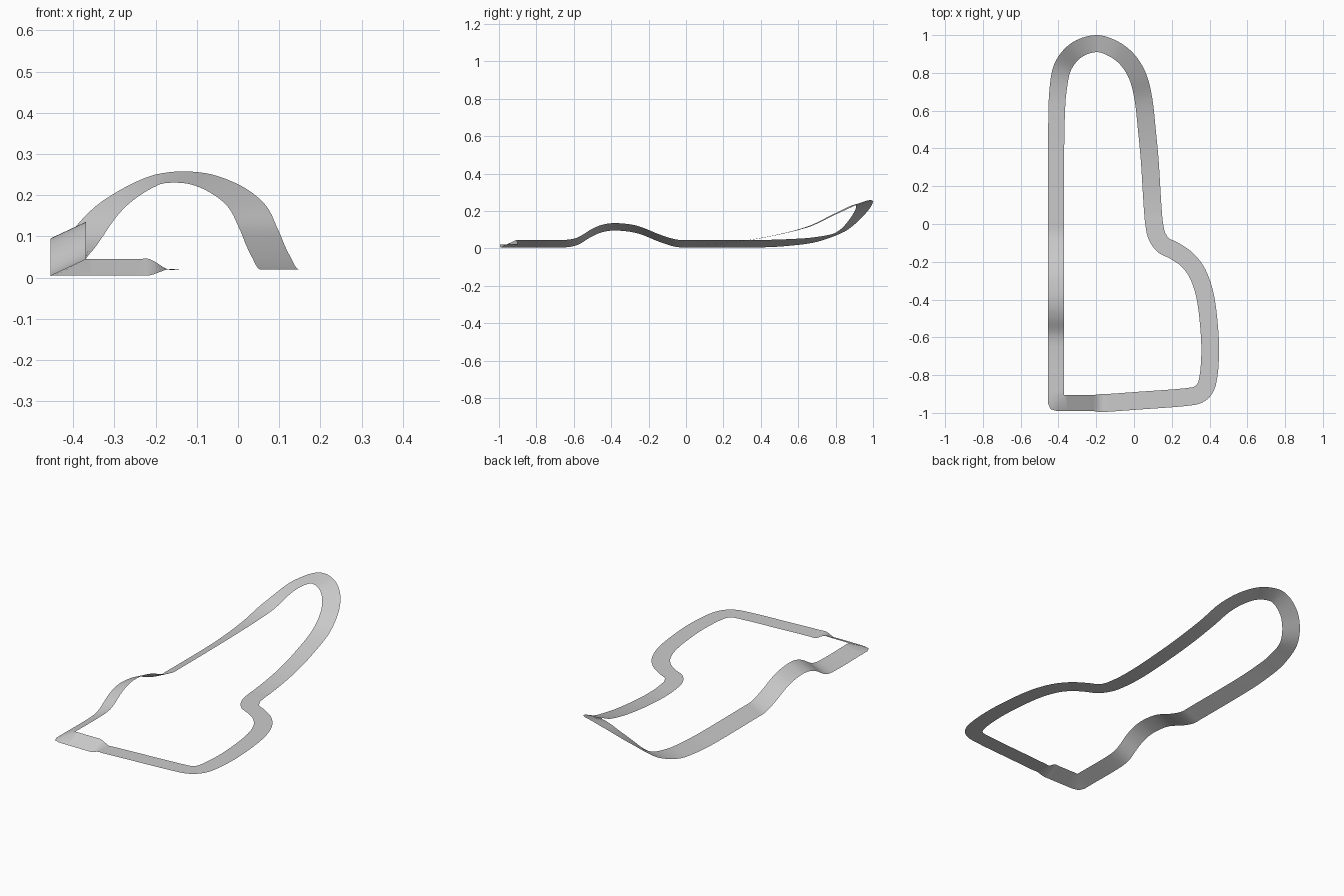
import bpy
import bmesh
from math import radians, sin, cos
from mathutils import Vector

HALF_WIDTH = 0.047
STEPS = 8          # subdivisions between neighbouring control points
BANK = -25         # degrees; negative means the outer edge is lower

cube = bpy.data.objects.get("Cube")
if cube:
    bpy.data.objects.remove(cube)


def make_material(name, rgb):
    mat = bpy.data.materials.new(name)
    mat.use_nodes = True
    colour = (*rgb, 1.0)
    mat.diffuse_color = colour
    mat.node_tree.nodes["Principled BSDF"].inputs["Base Color"].default_value = colour
    return mat


def hermite(points):
    """Smooth curve through unevenly spaced points, as (position, direction)."""
    knots = [0.0]
    for a, b in zip(points, points[1:]):
        knots.append(knots[-1] + (b.xyz - a.xyz).length)
    last = len(points) - 1
    slopes = []
    for i in range(last + 1):
        lo, hi = max(i - 1, 0), min(i + 1, last)
        slopes.append((points[hi] - points[lo]) / (knots[hi] - knots[lo]))
    samples = []
    for i in range(last):
        span = knots[i + 1] - knots[i]
        p, q = points[i], points[i + 1]
        m, n = slopes[i] * span, slopes[i + 1] * span
        for k in range(STEPS):
            t = k / STEPS
            a = 2 * (p - q) + m + n
            b = 3 * (q - p) - 2 * m - n
            samples.append((((a * t + b) * t + m) * t + p,
                            (3 * a * t + 2 * b) * t + m))
    samples.append((points[-1], slopes[-1]))
    return samples


# Left straight with its hump: y and height
hump = [(-.905, .025), (-.65, .025), (-.58, .038), (-.5, .085), (-.44, .108),
        (-.37, .115), (-.26, .1), (-.13, .05), (-.05, .027), (.02, .025), (.4, .025)]
path = [Vector((-.412, y, z, BANK)) for y, z in hump]

# Raised far bend: x, y, height, bank
bend = [(-.41, .56, .032, -22), (-.403, .7, .048, -15), (-.378, .83, .09, 0),
        (-.305, .92, .175, 11), (-.2, .955, .236, 17), (-.11, .928, .242, 16),
        (-.035, .87, .217, 12), (.02, .78, .175, 6), (.05, .66, .118, 0),
        (.068, .5, .075, 0), (.083, .34, .045, 0), (.093, .18, .026, 0)]
path += [Vector(p) for p in bend]

# Level return with the side bulge: x and y
level = [(.1, .07), (.107, 0), (.12, -.06), (.155, -.112), (.21, -.14), (.28, -.188),
         (.335, -.26), (.375, -.375), (.398, -.55), (.403, -.7), (.388, -.84),
         (.36, -.89), (.31, -.912), (0, -.937), (-.14, -.947), (-.17, -.948)]
path += [Vector((x, y, .02, 0)) for x, y in level]

# Banked end of the front straight
path += [Vector((x, -.948, .025, BANK)) for x in (-.215, -.24, -.37)]

# Ribbon surface
bm = bmesh.new()
outer, inner = [], []
for pos, direction in hermite(path):
    side = Vector((-direction.y, direction.x, 0)).normalized()
    angle = radians(pos.w)
    offset = (side * cos(angle) + Vector((0, 0, sin(angle)))) * HALF_WIDTH
    outer.append(bm.verts.new(pos.xyz + offset))
    inner.append(bm.verts.new(pos.xyz - offset))
for i in range(len(outer) - 1):
    bm.faces.new((outer[i], inner[i], inner[i + 1], outer[i + 1]))

# Chamfered corner fan joining both straights
low = outer[0].co.z
chamfer = [bm.verts.new((x, y, low)) for x, y in ((-.41, -.99), (-.442, -.98), (-.455, -.95))]
rim = [outer[-1], *chamfer, outer[0]]
for a, b in zip(rim, rim[1:]):
    bm.faces.new((inner[0], b, a))
bmesh.ops.remove_doubles(bm, verts=bm.verts[:], dist=0.003)

mesh = bpy.data.meshes.new("track_ribbon")
bm.to_mesh(mesh)
bm.free()
mesh.materials.append(make_material("light_grey", (0.6, 0.6, 0.6)))
track = bpy.data.objects.new("track_ribbon", mesh)
bpy.context.collection.objects.link(track)

bpy.ops.object.select_all(action="DESELECT")
track.select_set(True)
bpy.context.view_layer.objects.active = track
bpy.ops.object.shade_smooth_by_angle(angle=radians(30))
